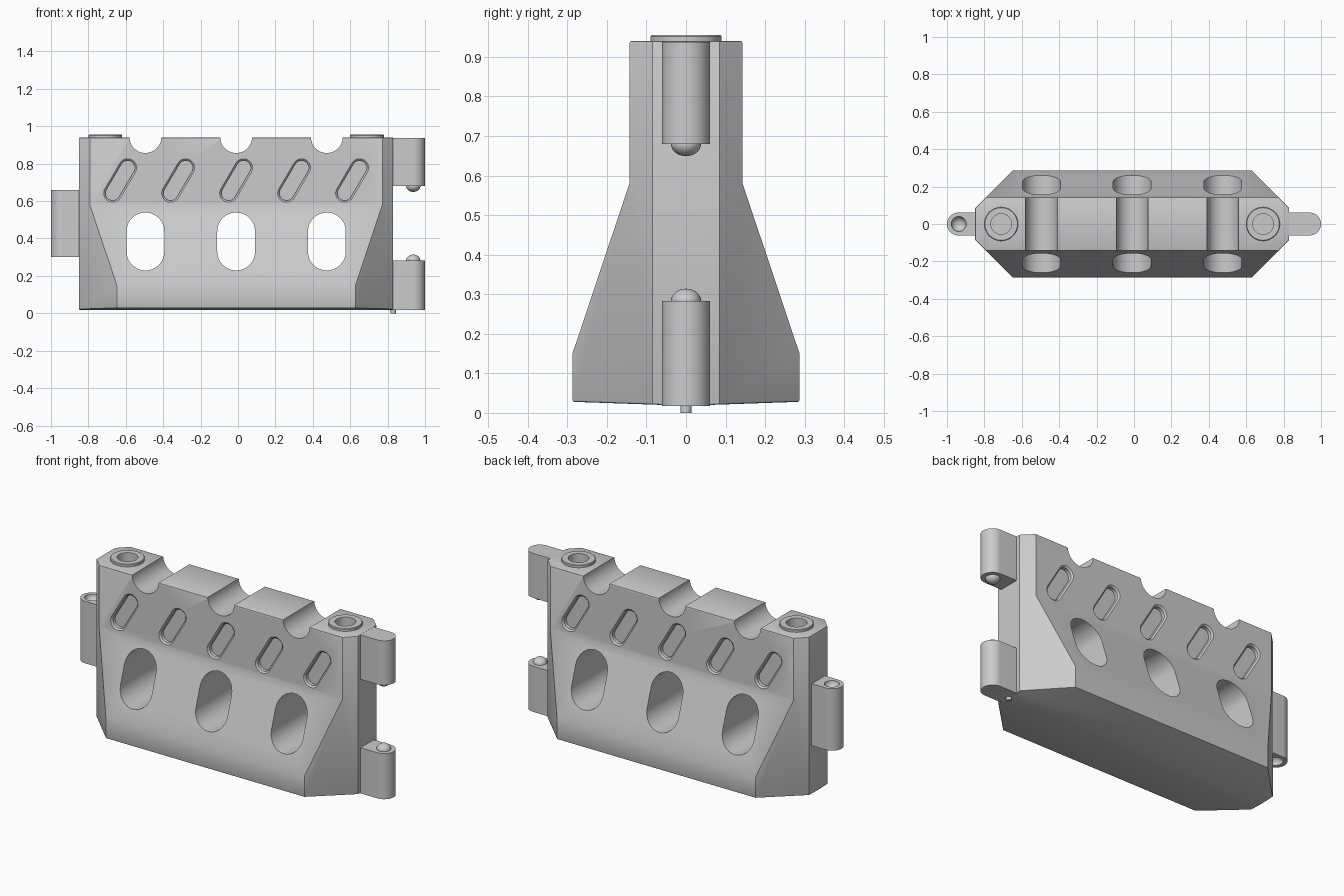
import bpy, bmesh
from math import sin, cos, pi, atan2, hypot
from mathutils import Vector

if "Cube" in bpy.data.objects:
    bpy.data.objects.remove(bpy.data.objects["Cube"])

CX = -0.01  # centre of the block body


def loft(name, rings):
    """Closed solid through rings of equal point count."""
    bm = bmesh.new()
    loops = [[bm.verts.new(p) for p in r] for r in rings]
    for a, b in zip(loops, loops[1:]):
        for i in range(len(a)):
            j = (i + 1) % len(a)
            bm.faces.new((a[i], a[j], b[j], b[i]))
    bm.faces.new(loops[0])
    bm.faces.new(loops[-1])
    bmesh.ops.recalc_face_normals(bm, faces=bm.faces)
    me = bpy.data.meshes.new(name)
    bm.to_mesh(me)
    bm.free()
    ob = bpy.data.objects.new(name, me)
    bpy.context.collection.objects.link(ob)
    return ob


def activate(ob):
    bpy.ops.object.select_all(action='DESELECT')
    ob.select_set(True)
    bpy.context.view_layer.objects.active = ob


def smooth(ob):
    activate(ob)
    bpy.ops.object.shade_smooth_by_angle(angle=pi / 6)


def boolean(ob, cutter, op='DIFFERENCE'):
    m = ob.modifiers.new(op, 'BOOLEAN')
    m.operation, m.solver, m.object = op, 'EXACT', cutter
    activate(ob)
    bpy.ops.object.modifier_apply(modifier=m.name)
    bpy.data.objects.remove(cutter, do_unlink=True)


def stadium(cx, cz, dx, dz, r, n=16):
    """Slot outline in XZ: end centres at +-(dx, dz), end radius r."""
    a0 = atan2(dz, dx) - pi / 2
    pts = []
    for s in (1, -1):
        for i in range(n + 1):
            a = a0 + pi * i / n + (0 if s > 0 else pi)
            pts.append((cx + s * dx + r * cos(a), cz + s * dz + r * sin(a)))
    return pts


def at_y(pts, y):
    return [(x, y, z) for x, z in pts]


def at_z(pts, z):
    return [(x, y, z) for x, y in pts]


def circle(x, r, n=48):
    return [(x + r * cos(2 * pi * i / n), r * sin(2 * pi * i / n)) for i in range(n)]


def ball(name, x, z, r, rz):
    bpy.ops.mesh.primitive_uv_sphere_add(segments=32, ring_count=16, radius=1, location=(x, 0, z))
    ob = bpy.context.object
    ob.name = name
    ob.scale = (r, r, rz)
    bpy.ops.object.transform_apply(location=False, rotation=False, scale=True)
    return ob


# Body: barrier cross-section swept along x, trimmed by an octagonal plan
half = [(0.287, 0.028), (0.287, 0.15), (0.143, 0.58), (0.143, 0.94)]
profile = [(0, 0.018)] + half + [(-y, z) for y, z in reversed(half)]
body = loft("barrier_body", [[(x, y, z) for y, z in profile] for x in (-1, 1)])
plan = [(-0.84, 0.085), (-0.638, 0.287), (-0.605, 0.32), (0.605, 0.32), (0.638, 0.287), (0.84, 0.085)]
plan = [(CX + x, y) for x, y in plan]
plan += [(x, -y) for x, y in reversed(plan)]
boolean(body, loft("plan_cutter", [at_z(plan, -0.2), at_z(plan, 1.2)]), 'INTERSECT')
bev = body.modifiers.new("edge", 'BEVEL')
bev.width, bev.segments, bev.limit_method, bev.angle_limit = 0.005, 2, 'ANGLE', pi / 3
activate(body)
bpy.ops.object.modifier_apply(modifier=bev.name)

# Oval through holes and round grooves across the top
for dx in (-0.485, 0, 0.485):
    x = CX + dx
    oval = stadium(x, 0.384, 0, 0.054, 0.101)
    boolean(body, loft("oval_cutter", [at_y(oval, -0.5), at_y(oval, 0.5)]))
    groove = [(px, 0.942 + pz) for px, pz in circle(x, 0.085)]
    boolean(body, loft("groove_cutter", [at_y(groove, -0.5), at_y(groove, 0.5)]))

# Slanted pockets with a chamfered rim, front and back
for side in (-1, 1):
    for i in range(-2, 3):
        rings = [at_y(stadium(CX + i * 0.31, 0.71, -side * 0.04, 0.068, r), side * y)
                 for r, y in ((0.058, 0.153), (0.048, 0.143), (0.039, 0.135), (0.039, 0.115))]
        boolean(body, loft("pocket_cutter", rings))

# Sockets in the top, each with a raised collar
for x in (CX - 0.70, CX + 0.70):
    collar = loft("top_collar", [at_z(circle(x, 0.09), 0.93), at_z(circle(x, 0.09), 0.952),
                                 at_z(circle(x, 0.087), 0.955)])
    for ob in (body, collar):
        boolean(ob, loft("socket_cutter", [at_z(circle(x, 0.055), 0.90), at_z(circle(x, 0.055), 1.0)]))
    smooth(collar)
smooth(body)


# Hinge knuckles: round-nosed lugs at each end
def knuckle(name, side, z0, z1):
    root = 0.825 if side > 0 else 0.845
    pts = [(side * root, -0.061)]
    pts += [(side * (0.939 + 0.061 * cos(a)), 0.061 * sin(a))
            for a in (-pi / 2 + pi * i / 24 for i in range(25))]
    pts += [(side * root, 0.061)]
    return loft(name, [at_z(pts, z0), at_z(pts, z1)])


for name, z0, z1, zb in (("upper", 0.68, 0.938, 0.68), ("lower", 0.018, 0.283, 0.283)):
    smooth(knuckle(name + "_knuckle", 1, z0, z1))
    smooth(ball(name + "_hinge_ball", 0.937, zb, 0.038, 0.031))

middle = knuckle("middle_knuckle", -1, 0.30, 0.66)
for z in (0.30, 0.66):
    boolean(middle, ball("ball_cutter", -0.937, z, 0.04, 0.036))
smooth(middle)

# Small peg under the hinge root
smooth(loft("bottom_peg", [at_z(circle(0.83, 0.014, 24), 0), at_z(circle(0.83, 0.014, 24), 0.03)]))
